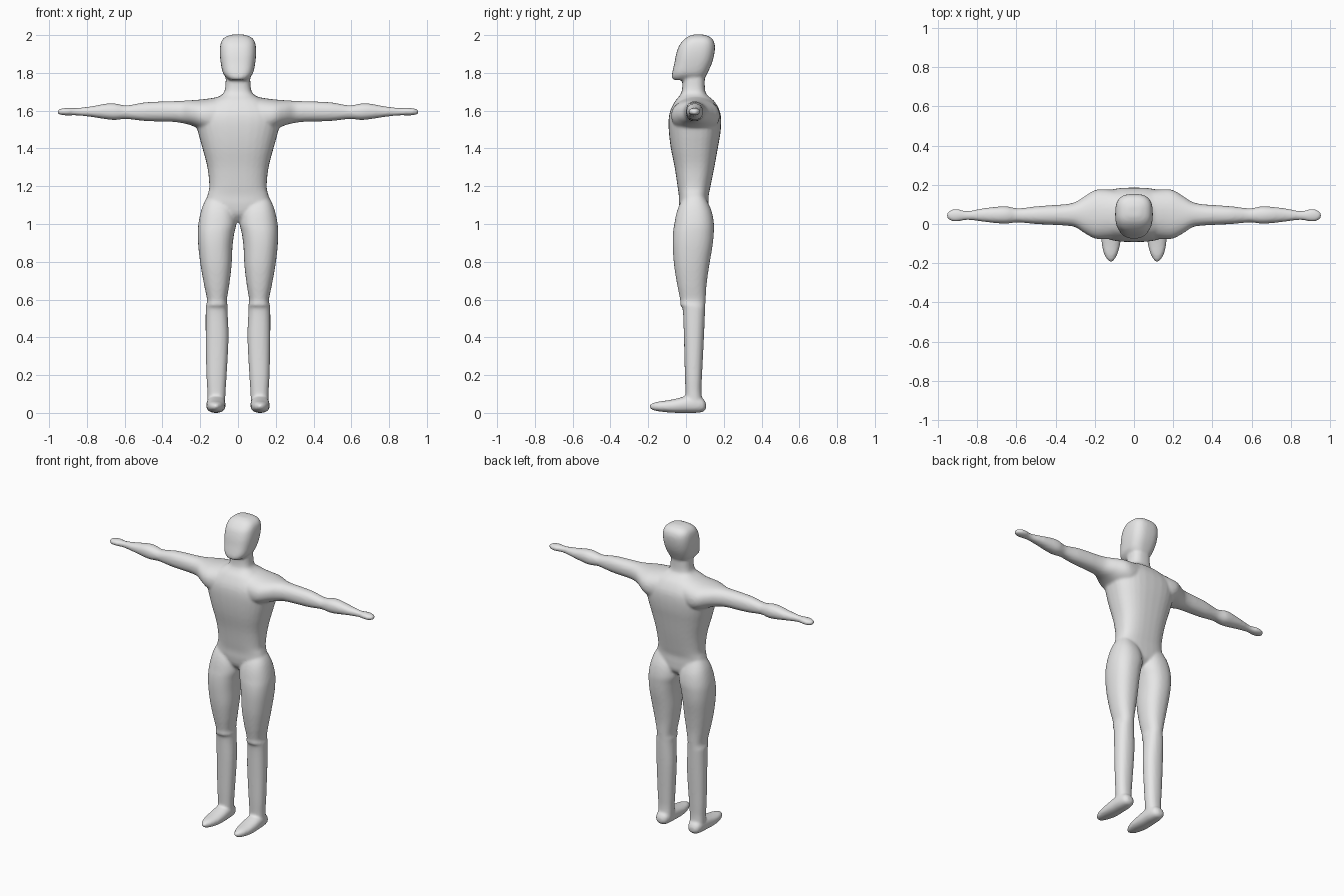
import bpy, bmesh, math

SIDES = 32
STEPS = 4
AXES = {"x": (0, 1, 2), "y": (1, 0, 2), "z": (2, 0, 1)}  # travel axis, then the two section axes


def spline(a, b, c, d, t):
    return 0.5 * (2 * b + (c - a) * t + (2 * a - 5 * b + 4 * c - d) * t * t
                  + (3 * b - a - 3 * c + d) * t ** 3)


def loft(bm, axis, rings, power=2.3, side=1):
    """Skin rings of (position, min u, max u, min v, max v) as rounded sections."""
    order = AXES[axis]
    keys = [rings[0]] + rings + [rings[-1]]
    dense = []
    for i in range(1, len(keys) - 2):
        for s in range(STEPS):
            dense.append([spline(*col, s / STEPS) for col in zip(*keys[i - 1:i + 3])])
    dense.append(list(rings[-1]))
    loops = []
    for pos, u0, u1, v0, v1 in dense:
        loop = []
        for k in range(SIDES):
            a = 2 * math.pi * k / SIDES
            c, s = math.cos(a), math.sin(a)
            co = [0, 0, 0]
            co[order[0]] = pos
            co[order[1]] = (u0 + u1) / 2 + (u1 - u0) / 2 * math.copysign(abs(c) ** (2 / power), c)
            co[order[2]] = (v0 + v1) / 2 + (v1 - v0) / 2 * math.copysign(abs(s) ** (2 / power), s)
            co[0] *= side
            loop.append(bm.verts.new(co))
        loops.append(loop)
    for a, b in zip(loops, loops[1:]):
        for k in range(SIDES):
            n = (k + 1) % SIDES
            bm.faces.new((a[k], a[n], b[n], b[k]))
    bm.faces.new(loops[0][::-1])
    bm.faces.new(loops[-1])


# Torso and neck: z, x range, y range
torso = [(z, -w, w, f, b) for z, w, f, b in [
    (1.01, .03, .01, .08), (1.05, .10, -.025, .115), (1.10, .168, -.036, .12),
    (1.15, .162, -.038, .12), (1.20, .152, -.045, .13), (1.30, .162, -.06, .15),
    (1.40, .188, -.08, .168), (1.48, .21, -.09, .182), (1.55, .225, -.092, .186),
    (1.60, .21, -.083, .178), (1.65, .15, -.058, .15), (1.685, .085, -.03, .11),
    (1.72, .068, -.02, .10), (1.80, .064, -.02, .10)]]

# Head: z, x range, y range
head = [(z, -w, w, f, b) for z, w, f, b in [
    (1.762, .045, -.065, .08), (1.775, .062, -.074, .10), (1.80, .08, -.073, .114),
    (1.85, .091, -.062, .137), (1.90, .096, -.052, .15), (1.945, .094, -.036, .153),
    (1.975, .084, -.012, .143), (1.993, .062, .012, .122), (2.003, .03, .04, .09)]]

# Shoulder, arm and hand: x, y range, z range
arm = [
    (.08, -.07, .17, 1.48, 1.677), (.15, -.078, .178, 1.48, 1.665), (.20, -.074, .173, 1.50, 1.659),
    (.25, -.048, .143, 1.523, 1.655), (.30, -.016, .112, 1.535, 1.652), (.35, -.008, .101, 1.541, 1.65),
    (.42, -.004, .096, 1.543, 1.648), (.50, 0, .09, 1.546, 1.643), (.59, .008, .08, 1.556, 1.628),
    (.65, .002, .09, 1.551, 1.638), (.70, .004, .088, 1.555, 1.637), (.77, .012, .08, 1.566, 1.624),
    (.85, .021, .066, 1.575, 1.614), (.90, .013, .076, 1.575, 1.615), (.935, .016, .072, 1.577, 1.611),
    (.955, .032, .056, 1.585, 1.603)]

# Leg: z, x range, y range
leg = [
    (1.17, .07, .148, .01, .085), (1.11, .03, .181, -.03, .118), (1.06, .014, .198, -.05, .138),
    (1.00, .009, .21, -.062, .148), (.95, .02, .213, -.069, .147), (.88, .029, .21, -.07, .14),
    (.78, .034, .198, -.063, .123), (.68, .046, .18, -.047, .109), (.60, .059, .164, -.031, .104),
    (.57, .055, .169, -.031, .102), (.545, .056, .171, -.017, .101), (.40, .05, .171, -.011, .095),
    (.20, .06, .167, -.006, .085), (.11, .066, .162, -.003, .082), (.04, .068, .162, -.003, .09)]

# Foot: y, x range, z range
foot = [
    (.106, .10, .135, .022, .05), (.09, .078, .155, .006, .075), (.05, .068, .164, 0, .09),
    (0, .066, .167, 0, .088), (-.05, .066, .168, 0, .076), (-.10, .07, .165, .003, .066),
    (-.15, .083, .154, .009, .059), (-.18, .099, .138, .017, .05), (-.193, .112, .125, .028, .04)]

bm = bmesh.new()
loft(bm, "z", torso, 2.6)
loft(bm, "z", head, 2.8)
for side in (1, -1):
    loft(bm, "x", arm, 2.2, side)
    loft(bm, "z", leg, 2.3, side)
    loft(bm, "y", foot, 2.3, side)
bmesh.ops.recalc_face_normals(bm, faces=bm.faces[:])
mesh = bpy.data.meshes.new("body")
bm.to_mesh(mesh)
bm.free()
body = bpy.data.objects.new("body", mesh)
bpy.context.collection.objects.link(body)

# Fuse the parts into one skin and soften the joins
fuse = body.modifiers.new("fuse", "REMESH")
fuse.mode = "VOXEL"
fuse.voxel_size = 0.008
fuse.use_smooth_shade = True
soften = body.modifiers.new("soften", "SMOOTH")
soften.factor = 0.5
soften.iterations = 5

grey = bpy.data.materials.new("light grey")
grey.diffuse_color = (0.8, 0.8, 0.8, 1)
mesh.materials.append(grey)
